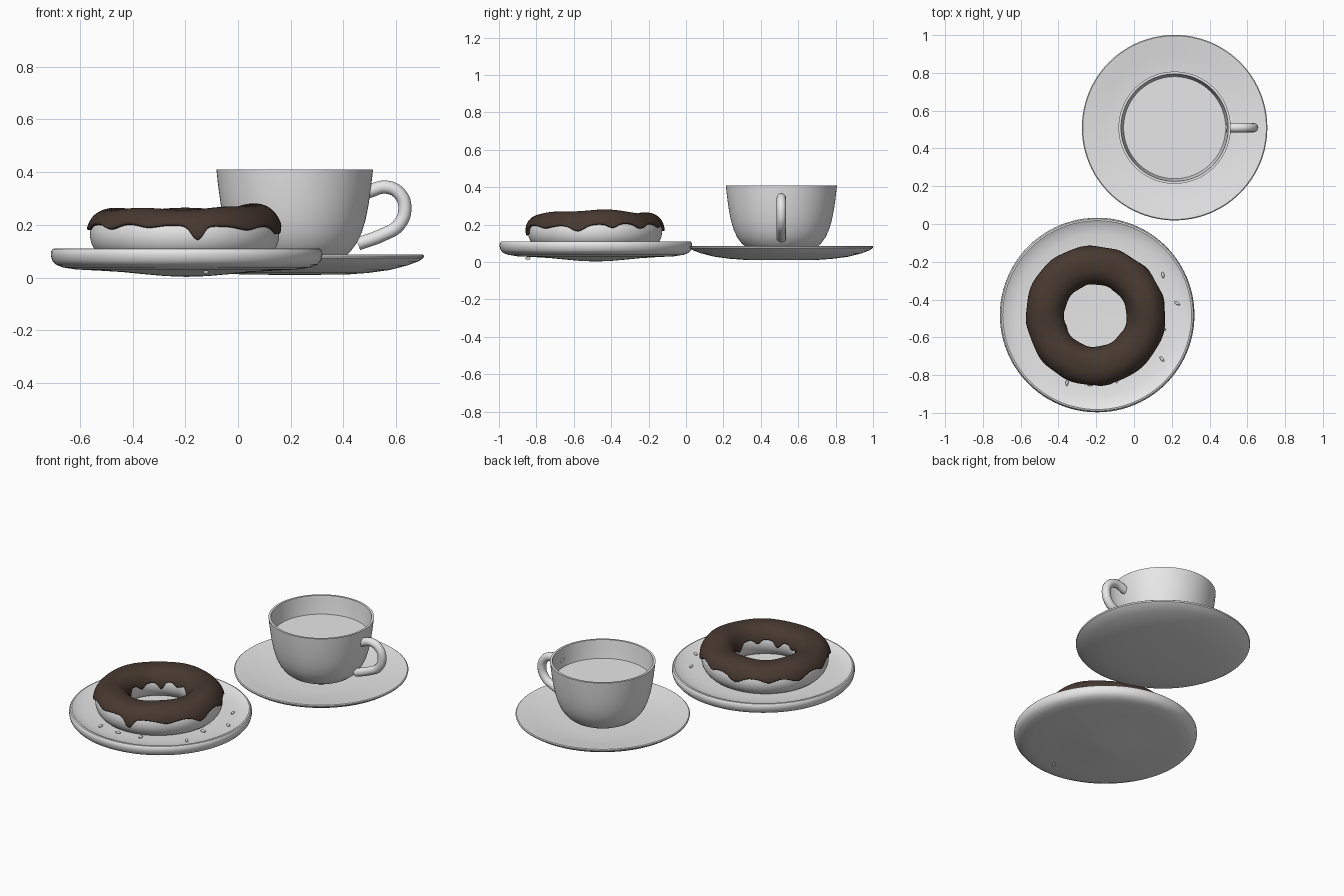
import bpy, math
from math import sin, cos, pi, radians

if "Cube" in bpy.data.objects:
    bpy.data.objects.remove(bpy.data.objects["Cube"])


def material(name, col):
    m = bpy.data.materials.new(name)
    m.diffuse_color = (*col, 1)
    m.use_nodes = True
    m.node_tree.nodes["Principled BSDF"].inputs["Base Color"].default_value = m.diffuse_color
    return m


WHITE = material("white_china", (0.8, 0.8, 0.8))
BROWN = material("chocolate", (0.064, 0.041, 0.030))


def grid_object(name, rings, mat, closed_v=False, sharp=40):
    """Mesh from rings of points; rings wrap round, points run along each ring."""
    n, k = len(rings), len(rings[0])
    verts = [p for r in rings for p in r]
    faces = []
    for i in range(n):
        a, b = i * k, (i + 1) % n * k
        for j in range(k if closed_v else k - 1):
            j2 = (j + 1) % k
            faces.append((a + j, b + j, b + j2, a + j2))
    me = bpy.data.meshes.new(name)
    me.from_pydata(verts, [], faces)
    me.materials.append(mat)
    me.shade_smooth()
    me.set_sharp_from_angle(angle=radians(sharp))
    ob = bpy.data.objects.new(name, me)
    bpy.context.collection.objects.link(ob)
    return ob


def lathe(name, centre, profile, mat, n=96, sharp=40):
    rings = [[(centre[0] + max(r, 0.0005) * cos(2 * pi * i / n),
               centre[1] + max(r, 0.0005) * sin(2 * pi * i / n), z) for r, z in profile]
             for i in range(n)]
    return grid_object(name, rings, mat, sharp=sharp)


PLATE = (-0.195, -0.482)
DONUT = (-0.205, -0.485)
CUP = (0.215, 0.51)

# Donut plate with a gently bulging underside and raised rim
lathe("plate", PLATE, [
    (0, 0.003), (0.08, 0.006), (0.16, 0.013), (0.24, 0.021), (0.32, 0.026), (0.42, 0.031),
    (0.47, 0.039), (0.497, 0.05), (0.51, 0.065), (0.515, 0.085), (0.514, 0.1), (0.508, 0.109),
    (0.5, 0.111), (0.492, 0.107), (0.47, 0.097), (0.43, 0.089), (0.36, 0.083), (0, 0.08)], WHITE)

# Saucer
lathe("saucer", CUP, [
    (0, 0.01), (0.2, 0.012), (0.28, 0.018), (0.36, 0.029), (0.43, 0.047), (0.47, 0.062),
    (0.489, 0.075), (0.491, 0.083), (0.486, 0.087), (0.47, 0.085), (0.4, 0.073), (0.32, 0.063),
    (0.22, 0.057), (0, 0.055)], WHITE)

# Cup wall, inside and out
lathe("cup", CUP, [
    (0, 0.055), (0.14, 0.055), (0.155, 0.062), (0.185, 0.077), (0.21, 0.097), (0.235, 0.13),
    (0.254, 0.17), (0.269, 0.22), (0.28, 0.275), (0.288, 0.33), (0.294, 0.38), (0.297, 0.41),
    (0.284, 0.41), (0.279, 0.37), (0.27, 0.3), (0.258, 0.24), (0.235, 0.17), (0.18, 0.1),
    (0, 0.08)], WHITE)

# Drink surface
lathe("drink", CUP, [(0, 0.285), (0.268, 0.285), (0.272, 0.3), (0, 0.3)], WHITE)

# Cup handle, a bevelled curve
cu = bpy.data.curves.new("cup_handle", 'CURVE')
cu.dimensions = '3D'
cu.bevel_depth = 0.025
cu.bevel_resolution = 4
cu.resolution_u = 8
cu.use_fill_caps = True
sp = cu.splines.new('BEZIER')
path = [(0.49, 0.325), (0.565, 0.343), (0.615, 0.316), (0.633, 0.262), (0.61, 0.2),
        (0.55, 0.163), (0.455, 0.128)]
sp.bezier_points.add(len(path) - 1)
for bp, (x, z) in zip(sp.bezier_points, path):
    bp.co = (x, CUP[1], z)
    bp.handle_left_type = bp.handle_right_type = 'AUTO'
cu.materials.append(WHITE)
handle = bpy.data.objects.new("cup_handle", cu)
bpy.context.collection.objects.link(handle)


# Donut cross-section: squarish ellipse, v = 0 outside, 90 degrees on top
def donut_point(u, v, grow=0.0, lift=0.0):
    c, s = cos(v), sin(v)
    e = 0.85
    r = 0.268 + (0.091 + grow) * math.copysign(abs(c) ** e, c)
    z = 0.163 + (0.088 + grow + lift * max(s, 0)) * s
    r *= 1 + 0.008 * sin(3 * u + 1)
    return (DONUT[0] + r * cos(u), DONUT[1] + r * sin(u), z)


N = 160
grid_object("dough", [[donut_point(2 * pi * i / N, 2 * pi * j / 32) for j in range(32)]
                      for i in range(N)], WHITE, closed_v=True, sharp=80)


# Icing edges: wavy hem with narrow drips
def bump(u, at, width):
    d = (u - radians(at) + pi) % (2 * pi) - pi
    return math.exp(-(d / radians(width)) ** 2)


OUTER = [(-82, 5, 24), (-140, 9, 10), (-112, 9, 6), (-48, 9, 6), (-15, 8, 14), (15, 6, 9),
         (42, 7, 12), (70, 7, 8), (98, 8, 14), (128, 7, 8), (155, 9, 12), (185, 7, 9)]
INNER = [(-80, 8, 14), (-120, 10, 8), (-40, 8, 10), (5, 9, 14), (50, 8, 12), (85, 10, 8),
         (120, 8, 16), (160, 8, 10), (200, 7, 14)]

rings = []
K = 28
for i in range(N * 2):
    u = pi * i / N
    lo = 23 + 4 * sin(2 * u) - sum(a * bump(u, at, w) for at, w, a in OUTER) * 1.4
    hi = 162 + 3 * sin(3 * u) + sum(a * bump(u, at, w) for at, w, a in INNER) * 1.5
    lift = 0.018 * bump(u, 0, 45) + 0.004 * sin(5 * u) - 0.004
    rings.append([donut_point(u, radians(lo + (hi - lo) * j / K), 0.014, lift)
                  for j in range(K + 1)])
icing = grid_object("icing", rings, BROWN, sharp=80)
sol = icing.modifiers.new("thickness", 'SOLIDIFY')
sol.thickness = 0.018
sol.offset = -1

# Loose sprinkles lying on the plate (one pokes through underneath)
SPRINKLES = [(0.153, -0.27, 0.095, 100), (0.228, -0.42, 0.095, 150), (0.153, -0.56, 0.092, 10),
             (0.148, -0.715, 0.092, 130), (-0.09, -0.825, 0.092, 80), (-0.23, -0.85, 0.092, 5),
             (-0.355, -0.84, 0.095, 85), (-0.12, -0.845, 0.02, 60)]
for k, (x, y, z, turn) in enumerate(SPRINKLES):
    bpy.ops.mesh.primitive_uv_sphere_add(segments=12, ring_count=8, radius=1, location=(x, y, z))
    ob = bpy.context.object
    ob.name = f"sprinkle_{k + 1}"
    ob.scale = (0.017, 0.0075, 0.0075)
    ob.rotation_euler = (0, 0, radians(turn))
    ob.data.materials.append(WHITE)
    ob.data.shade_smooth()
